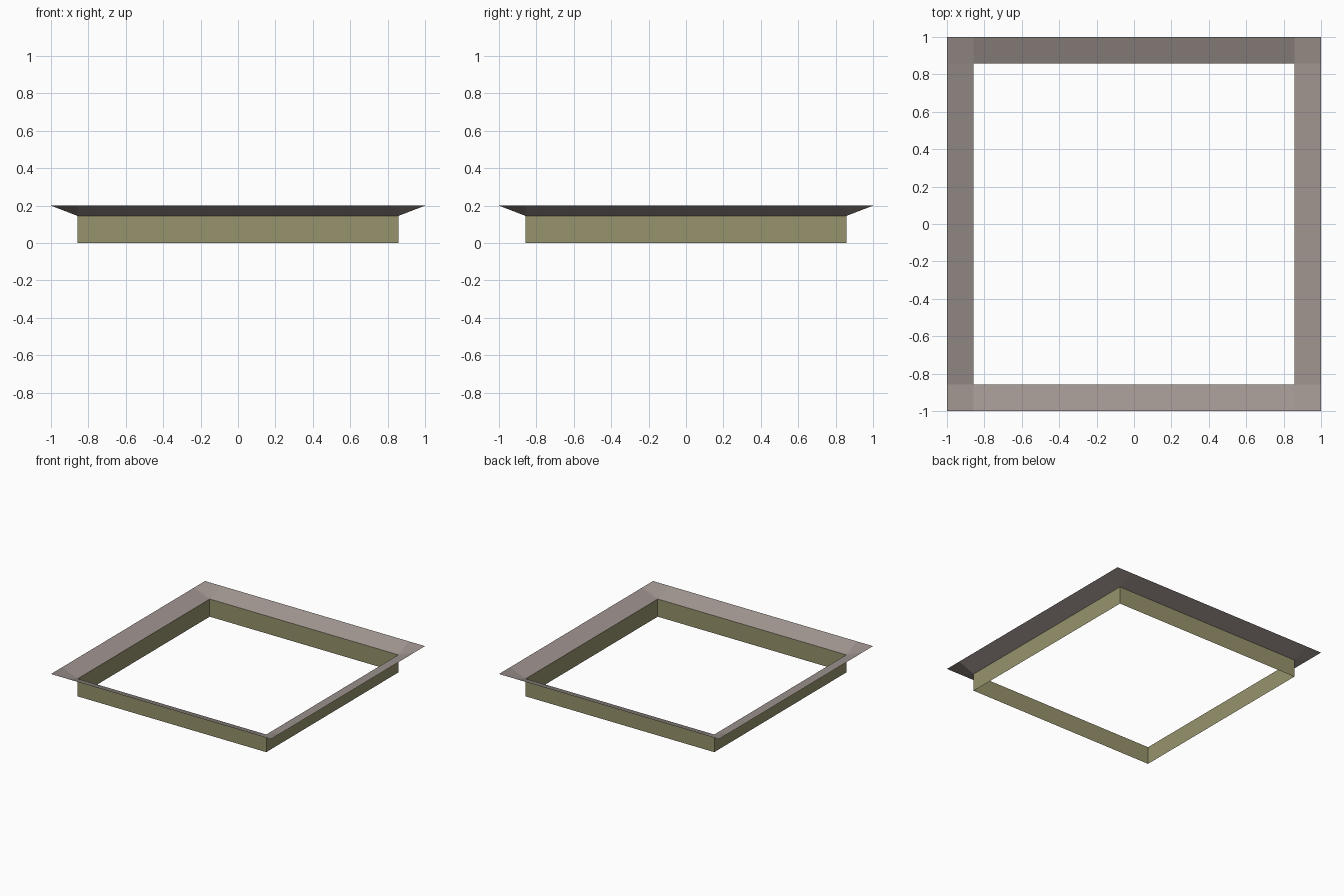
import bpy

if "Cube" in bpy.data.objects:
    bpy.data.objects.remove(bpy.data.objects["Cube"])

INNER, OUTER = 0.857, 1.0
WALL_TOP, RIM_TOP = 0.145, 0.2


def material(name, rgb):
    mat = bpy.data.materials.new(name)
    mat.diffuse_color = (*rgb, 1.0)
    mat.use_nodes = True
    mat.node_tree.nodes["Principled BSDF"].inputs["Base Color"].default_value = mat.diffuse_color
    return mat


def add_object(name, verts, faces, mat):
    mesh = bpy.data.meshes.new(name)
    mesh.from_pydata(verts, [], faces)
    mesh.materials.append(mat)
    obj = bpy.data.objects.new(name, mesh)
    bpy.context.collection.objects.link(obj)
    return obj


olive = material("olive wall", (0.309, 0.292, 0.153))
taupe = material("taupe rim", (0.352, 0.301, 0.279))

corners = [(-1, -1), (1, -1), (1, 1), (-1, 1)]

# Thin upright walls, open at the top and bottom
verts = [(x * INNER, y * INNER, z) for z in (0, WALL_TOP) for x, y in corners]
faces = [(i, (i + 1) % 4, (i + 1) % 4 + 4, i + 4) for i in range(4)]
add_object("frame_walls", verts, faces, olive)

# Flared rim: a sloping strip per side, plus a square patch at each corner
grid = (-OUTER, -INNER, INNER, OUTER)
verts = [(x, y, WALL_TOP if max(abs(x), abs(y)) < OUTER else RIM_TOP)
         for y in grid for x in grid]
faces = []
for row in range(3):
    for col in range(3):
        if (row, col) == (1, 1):
            continue  # open middle
        a = row * 4 + col
        quad = [a, a + 1, a + 5, a + 4]
        # start the patch on its diagonal so it splits along the mitre
        if (row, col) in ((0, 2), (2, 0)):
            quad = quad[1:] + quad[:1]
        faces.append(quad)
add_object("flared_rim", verts, faces, taupe)
